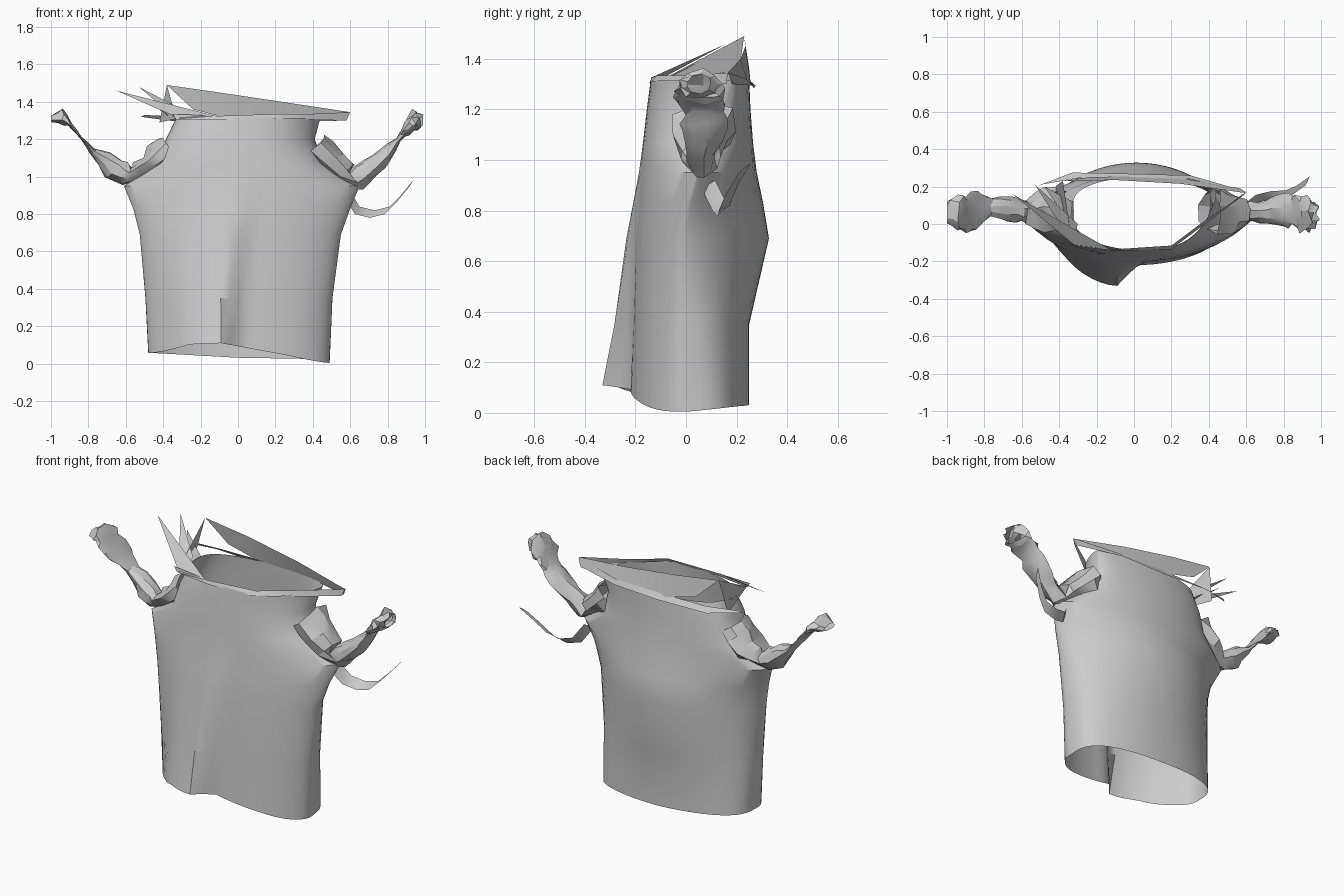
import bpy, math, random
from mathutils import Vector

if "Cube" in bpy.data.objects:
    bpy.data.objects.remove(bpy.data.objects["Cube"])

random.seed(4)


def make(name, verts, faces, angle=40):
    me = bpy.data.meshes.new(name)
    me.from_pydata([tuple(v) for v in verts], [], faces)
    me.update()
    ob = bpy.data.objects.new(name, me)
    bpy.context.collection.objects.link(ob)
    bpy.ops.object.select_all(action='DESELECT')
    bpy.context.view_layer.objects.active = ob
    ob.select_set(True)
    bpy.ops.object.shade_smooth_by_angle(angle=math.radians(angle))
    return ob


def loft(rings, closed=True):
    n = len(rings[0])
    verts = [v for r in rings for v in r]
    faces = []
    for i in range(len(rings) - 1):
        for j in range(n if closed else n - 1):
            k = (j + 1) % n
            faces.append((i * n + j, i * n + k, (i + 1) * n + k, (i + 1) * n + j))
    return verts, faces


def table(pts, x):
    if x <= pts[0][0]:
        return pts[0][1]
    for (a, p), (b, q) in zip(pts, pts[1:]):
        if x <= b:
            return p + (q - p) * (x - a) / (b - a)
    return pts[-1][1]


# Torso tube: height, left x, right x, front y, seam y, back y,
# front pointedness, back pointedness, right seam shift
KEYS = [
    (0.03, -.48, .49, -.22, .00, .25, 1.0, .60, 0),
    (0.35, -.495, .505, -.21, -.01, .25, 1.1, .75, 0),
    (0.69, -.525, .55, -.20, -.01, .328, 1.25, 1.3, 0),
    (0.83, -.56, .60, -.19, .01, .305, 1.4, 1.45, 0),
    (0.95, -.61, .65, -.18, .05, .28, 1.5, 1.5, 0),
    (1.07, -.43, .46, -.17, .06, .265, .75, .75, .02),
    (1.20, -.385, .41, -.155, .07, .255, .65, .65, .05),
    (1.315, -.33, .44, -.14, .08, .25, .7, .7, .09),
]
FRONT_HEM = [(-.48, .055), (-.25, .105), (-.09, .11), (.49, .003)]


def fold(x, z):
    # soft pleat on the front, flat on its crest, with a steep right side
    edge = -.10 + .12 * z
    amp = .12 * max(0, 1 - z / 1.0)
    t = max(0, 1 - (edge - x) / .36) if x < edge else max(0, 1 - (x - edge) / .10)
    return amp * (math.sin(t * math.pi / 2) if x < edge else t * t * (3 - 2 * t))


N = 64
rings = []
for ki, (z, xl, xr, yf, yc, yb, pf, pb, shift) in enumerate(KEYS):
    ring = []
    for j in range(N):
        a = 2 * math.pi * j / N
        c, s = math.cos(a), math.sin(a)
        x = (xl + xr) / 2 + c * (xr - xl) / 2
        m = abs(s) ** (pf + shift * 6 * max(0, c) if s < 0 else pb)
        seam = yc + shift * max(0, c)
        zz = z
        if s < 0:
            y = seam + (yf - seam) * m - fold(x, z) * min(1, m * 1.3)
        else:
            y = seam + (yb - seam) * m
        if ki == 0:
            side = .032 - .056 * x
            w = min(1, m * 1.2)
            zz = table(FRONT_HEM, x) * w + side * (1 - w) if s < 0 else side + .04 * w * max(0, x)
        ring.append((x, y, max(zz, 0)))
    rings.append(ring)
make("torso", *loft(rings), angle=35)


# Crumpled sleeves: x, y, z, half width in y, half thickness
def sleeve(name, st, n=9, sub=2):
    rings = []
    for i in range(len(st) - 1):
        a, b = Vector(st[i][:3]), Vector(st[i + 1][:3])
        d = (b - a).normalized()
        nrm = Vector((-d.z, 0, d.x))
        last = i == len(st) - 2
        for k in range(sub + (1 if last else 0)):
            t = k / sub
            c = a.lerp(b, t)
            ry = st[i][3] + (st[i + 1][3] - st[i][3]) * t
            rn = st[i][4] + (st[i + 1][4] - st[i][4]) * t
            ring = []
            for j in range(n):
                ang = 2 * math.pi * j / n
                f = random.uniform(.7, 1.1)
                v = c + Vector((0, 1, 0)) * ry * f * math.cos(ang) + nrm * rn * f * math.sin(ang)
                v += d * random.uniform(-.015, .015)
                v.x = max(-1, min(1, v.x))
                ring.append(v)
            rings.append(ring)
    make(name, *loft(rings), angle=25)


sleeve("left_sleeve", [
    (-.37, .07, 1.15, .13, .10), (-.48, .07, 1.06, .12, .06), (-.58, .07, 1.0, .07, .055),
    (-.66, .08, 1.04, .07, .085), (-.77, .09, 1.13, .05, .02), (-.84, .07, 1.21, .10, .006),
    (-.90, .06, 1.285, .11, .015), (-.94, .06, 1.32, .10, .045), (-1.0, .06, 1.31, .06, .02)])
sleeve("right_sleeve", [
    (.41, .08, 1.16, .13, .10), (.51, .07, 1.07, .12, .09), (.62, .06, .97, .06, .06),
    (.70, .06, 1.04, .06, .055), (.79, .07, 1.12, .09, .045), (.85, .07, 1.19, .10, .015),
    (.90, .06, 1.25, .11, .03), (.94, .05, 1.30, .10, .06), (.985, .05, 1.30, .06, .04)])

# Loose strap below the right sleeve
path = [(.59, .09, .90), (.64, .13, .82), (.72, .15, .80), (.80, .155, .82),
        (.86, .18, .88), (.93, .23, .965)]
make("loose_strap", *loft([[Vector(q) + Vector((-.015, -.025, -.02)), Vector(q) + Vector((0, 0, .004)),
                            Vector(q) + Vector((.01, .025, .02))] for q in path], closed=False))

# Tall back flap of the collar, peaked on the left
top = [(-.38, .23, 1.49), (-.1, .235, 1.45), (.25, .215, 1.398), (.60, .165, 1.345)]
low = [(-.24, .25, 1.36), (-.05, .255, 1.31), (.25, .245, 1.31), (.57, .19, 1.30)]
make("collar_back_flap", *loft([low, top], closed=False))

# Turned-out lower lip along the back neckline
inner = [(-.50, .21, 1.33), (-.3, .245, 1.32), (0, .25, 1.32), (.3, .24, 1.32), (.60, .17, 1.345)]
outer = [(-.52, .20, 1.32), (-.33, .275, 1.295), (0, .268, 1.285), (.3, .26, 1.295), (.58, .18, 1.30)]
make("collar_back_lip", *loft([inner, outer], closed=False))

# Thin collar band along the front neckline to the right point
band_low = [(-.33, -.11, 1.305), (-.1, -.145, 1.305), (.2, -.135, 1.31), (.38, .0, 1.305), (.58, .16, 1.30)]
band_top = [(-.35, -.11, 1.335), (-.1, -.135, 1.325), (.2, -.115, 1.335), (.38, .02, 1.335), (.60, .165, 1.345)]
make("collar_front_band", *loft([band_low, band_top], closed=False))

# Pointed shards of fabric on the left of the collar
for name, tri in {
    "collar_spike_outer": [(-.65, .16, 1.46), (-.31, -.12, 1.31), (-.12, -.14, 1.325)],
    "collar_spike_middle": [(-.53, .21, 1.48), (-.33, -.10, 1.31), (-.30, .0, 1.36)],
    "collar_spike_inner": [(-.48, .20, 1.40), (-.34, .0, 1.30), (-.33, .12, 1.31)],
    "collar_side_panel": [(-.38, .23, 1.49), (-.33, -.11, 1.31), (-.42, .20, 1.29)],
}.items():
    make(name, tri, [(0, 1, 2)])
